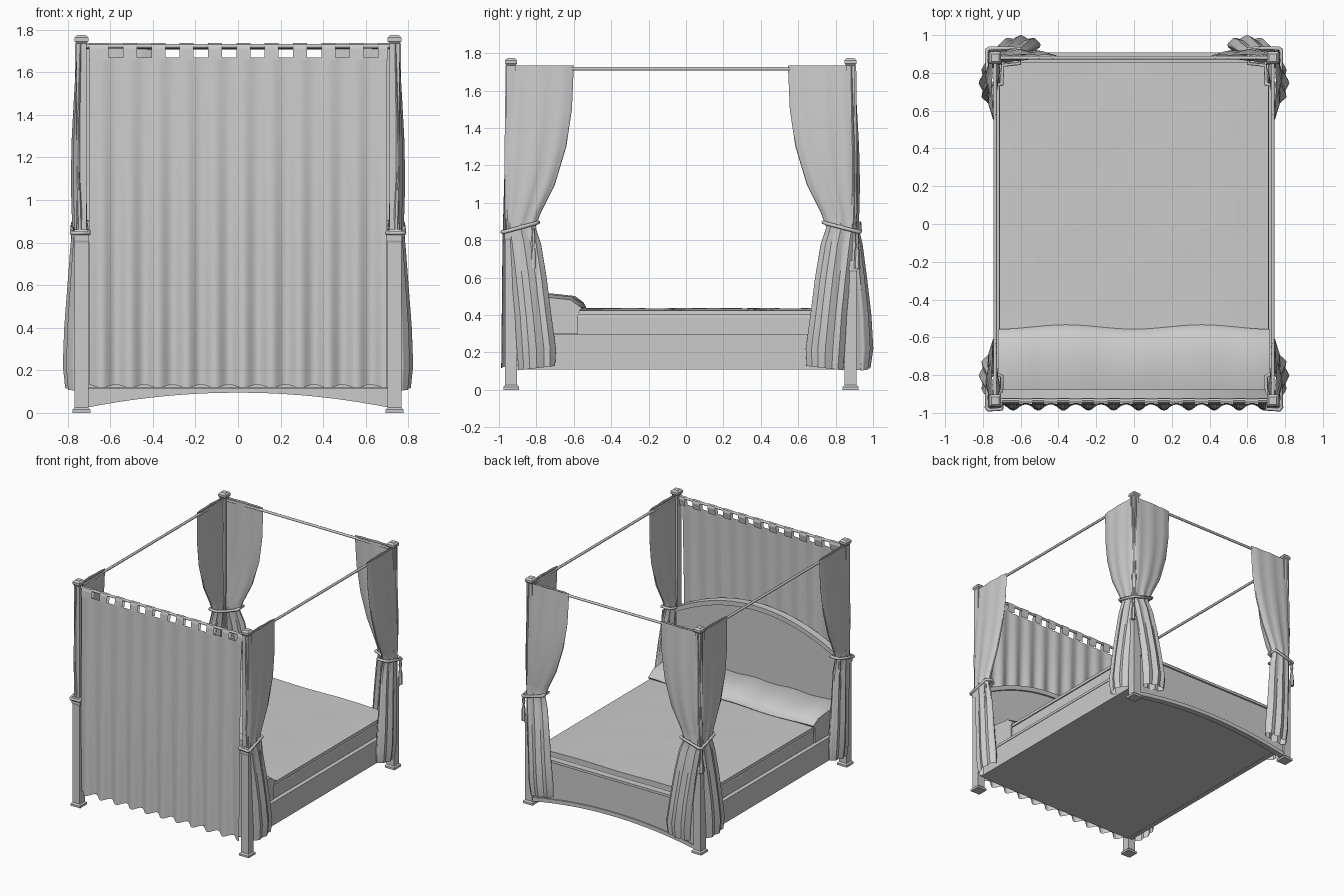
import bpy, bmesh, math
from mathutils import Vector

if "Cube" in bpy.data.objects:
    bpy.data.objects.remove(bpy.data.objects["Cube"])

PX, HEAD, FOOT = 0.735, -0.935, 0.88   # post centres


def make(name, verts, faces, smooth=None):
    me = bpy.data.meshes.new(name)
    me.from_pydata(verts, [], faces)
    bm = bmesh.new()
    bm.from_mesh(me)
    bmesh.ops.recalc_face_normals(bm, faces=bm.faces)
    bm.to_mesh(me)
    bm.free()
    ob = bpy.data.objects.new(name, me)
    bpy.context.collection.objects.link(ob)
    if smooth:
        bpy.ops.object.select_all(action='DESELECT')
        ob.select_set(True)
        bpy.context.view_layer.objects.active = ob
        bpy.ops.object.shade_smooth_by_angle(angle=math.radians(smooth))
    return ob


def loft(name, rings, caps=True, closed=True, smooth=None):
    n = len(rings[0])
    verts = [v for r in rings for v in r]
    faces = []
    for k in range(len(rings) - 1):
        for i in range(n if closed else n - 1):
            j = (i + 1) % n
            faces.append((k*n + i, k*n + j, k*n + n + j, k*n + n + i))
    if caps:
        faces += [tuple(range(n)), tuple(range(len(verts) - n, len(verts)))]
    return make(name, verts, faces, smooth)


def box(name, x0, x1, y0, y1, z0, z1, bevel=0):
    ob = loft(name, [[(x0, y0, z), (x1, y0, z), (x1, y1, z), (x0, y1, z)] for z in (z0, z1)])
    if bevel:
        m = ob.modifiers.new("bevel", 'BEVEL')
        m.width, m.segments = bevel, 2
    return ob


def tube(name, a, b, r):
    a, b = Vector(a), Vector(b)
    d = (b - a).normalized()
    u = d.orthogonal().normalized()
    v = d.cross(u)
    circ = [r*(u*math.cos(t*math.pi/4) + v*math.sin(t*math.pi/4)) for t in range(8)]
    return loft(name, [[p + c for c in circ] for p in (a, b)], smooth=50)


def post(name, x, y, sleeve):
    # square post: half-width steps from foot to cap
    prof = [(.042, 0), (.042, .016), (.032, .026), (.032, sleeve - .06), (.036, sleeve - .05),
            (.036, sleeve - .012), (.032, sleeve), (.024, sleeve), (.024, 1.735),
            (.032, 1.745), (.032, 1.762), (.02, 1.775)]
    loft(name, [[(x - h, y - h, z), (x + h, y - h, z), (x + h, y + h, z), (x - h, y + h, z)]
                for h, z in prof])


def arch(name, lo, hi, y0, y1, half=0.71, n=20):
    # board between two height curves lo(x) and hi(x)
    xs = [half*(2*i/n - 1) for i in range(n + 1)]
    loft(name, [[(x, y0, lo(x)), (x, y1, lo(x)), (x, y1, hi(x)), (x, y0, hi(x))] for x in xs], smooth=30)


# posts and canopy rods
for s, side in ((-1, "left"), (1, "right")):
    post(f"head_post_{side}", s*PX, HEAD, 0.86)
    post(f"foot_post_{side}", s*PX, FOOT, 0.69)
    tube(f"side_rod_{side}", (s*PX, HEAD, 1.717), (s*PX, FOOT, 1.717), 0.01)
    box(f"side_rail_{side}", s*.72 - .018, s*.72 + .018, -.91, .86, .11, .275)
    box(f"rail_ledge_{side}", s*.72 - .022, s*.72 + .022, -.91, .86, .275, .295)
tube("head_rod", (-PX, HEAD, 1.722), (PX, HEAD, 1.722), 0.01)
tube("foot_rod", (-PX, FOOT, 1.717), (PX, FOOT, 1.717), 0.01)

# headboard and footboard with curved mouldings
top = lambda x: 0.86 + 0.2*(1 - (x/.71)**2)
low = lambda x: 0.025 + 0.07*(1 - (x/.71)**2)
arch("headboard", lambda x: .12, top, -.925, -.89)
arch("headboard_moulding", lambda x: top(x) - .025, lambda x: top(x) + .012, -.932, -.875)
arch("footboard", low, lambda x: .375, .862, .895)
arch("footboard_moulding", low, lambda x: low(x) + .03, .858, .905)
box("footboard_cap", -.71, .71, .852, .908, .375, .395)

# base and mattress
box("bed_base", -.715, .715, -.915, .87, .112, .135)
box("mattress", -.71, .71, -.89, .858, .26, .405, .015)
rings = []
for i in range(13):
    y = -.88 + 1.735*i/12
    k = .004*math.sin(i*1.9)
    rings.append([(-.715, y, .40)] +
                 [(-.712 + 1.424*j/10, y, (.425 if j in (0, 10) else .435 + k*math.cos(j*1.3)))
                  for j in range(11)] + [(.715, y, .40)])
loft("bedspread", rings, smooth=40)

# long bolster pillow, wavy front edge
rings = []
for i in range(17):
    x = -.72 + 1.44*i/16
    f = -.545 + .012*math.cos(i*math.pi/4 + math.pi)
    e = .02 if i in (0, 16) else 0
    h = .508 - e + .006*math.sin(i*1.7)
    rings.append([(x, -.89, .30), (x, f - .02, .30), (x, f - .02, .41), (x, f, .44), (x, f - .015, .468 - e),
                  (x, f - .06, h - .012), (x, f - .17, h), (x, -.80, h + .003), (x, -.89, h - .012)])
loft("pillow", rings, smooth=40)

# head curtain hanging from the head rod
zs = [1.668, 1.45, 1.25, 1.06, .8, .5, .3, .125]
rings = []
for z in zs:
    g = (1.668 - z)/1.54
    row = []
    for i in range(89):
        x = -.70 + 1.4*i/88
        w = math.cos((x + .64)/.133*2*math.pi)
        y = -.952 - .016*min(1, g*1.8) - (.004 + .016*g)*w
        row.append((x, y, z - (.008*w if g > .99 else 0)))
    rings.append(row)
loft("head_curtain", rings, caps=False, closed=False, smooth=40)

# tab loops over the head rod
for i in range(11):
    x = -.64 + .133*i
    a, b = (-.70 if i == 0 else x - .033), min(x + .033, .705)
    loop = [(-.956, 1.66), (-.952, 1.71), (-.945, 1.731), (-.935, 1.736),
            (-.925, 1.731), (-.92, 1.71), (-.93, 1.66)]
    loft(f"curtain_tab_{i + 1}", [[(a, y, z), (b, y, z)] for y, z in loop], caps=False, closed=False)

# corner drapes: height, near edge, far edge, outward centre, half thickness
LEVELS = [(1.735, -.03, .335, .004, .012), (1.5, -.032, .325, .01, .02), (1.3, -.035, .295, .015, .025),
          (1.1, -.035, .235, .016, .028), (.95, -.035, .16, .01, .03), (.87, -.03, .13, .008, .028),
          (.78, -.02, .16, .012, .033), (.6, .0, .19, .022, .036), (.4, .02, .215, .03, .042),
          (.22, .03, .24, .034, .044), (.115, .04, .235, .03, .038)]


def drape(name, place, push=1.0):
    rings = []
    for z, a0, a1, oc, t in LEVELS:
        ring = []
        for i in range(32):
            th = i*math.pi/16
            c, s = math.cos(th), math.sin(th)
            a = (a0 + a1)/2 + (a1 - a0)/2*c
            p = 1 + .22*math.cos(8*th)
            q = oc*push if z < .85 else oc
            tilt = -.03*(a/.25 - .5) if z < .2 else 0
            ring.append(place(a, q + t*s*p, z - tilt))
        rings.append(ring)
    loft(name, rings, caps=False, smooth=40)


def tie(name, place, wrap):
    # sloping cord round drape and post, with a tassel
    w = .135 if wrap else .045
    outline = [(-.045, -.035), (.13, -.035), (.145, 0), (.13, .04), (-.035, .045), (-.048, .035)]
    if wrap:
        outline = [(-.05, -.13), (.03, -.13), (.04, -.04), (.14, -.035), (.145, .0),
                   (.125, .04), (-.04, .045), (-.05, .03)]
    cu = bpy.data.curves.new(name, 'CURVE')
    cu.dimensions = '3D'
    cu.bevel_depth, cu.bevel_resolution = .011, 1
    sp = cu.splines.new('POLY')
    sp.points.add(len(outline) - 1)
    for p, (a, o) in zip(sp.points, outline):
        rise = max(a, -o if wrap else a, 0)
        p.co = (*place(a, o, .845 + .35*rise), 1)
    sp.use_cyclic_u = True
    bpy.context.collection.objects.link(bpy.data.objects.new(name, cu))
    ta, to = (-.035, .04) if wrap else (.12, .035)
    prof = [(.007, .86), (.012, .80), (.007, .77), (.014, .74), (.017, .65)]
    loft(name + "_tassel", [[place(ta + r*math.cos(k*math.pi/3), to + r*math.sin(k*math.pi/3), z)
                             for k in range(6)] for r, z in prof], smooth=40)


for s, side in ((-1, "left"), (1, "right")):
    head = lambda a, o, z, s=s: (s*(PX + o), HEAD + a, z)
    foot_side = lambda a, o, z, s=s: (s*(PX + o), FOOT - a, z)
    foot_end = lambda a, o, z, s=s: (s*(PX - a), FOOT + o, z)
    drape(f"head_drape_{side}", head)
    drape(f"foot_side_drape_{side}", foot_side)
    drape(f"foot_end_drape_{side}", foot_end, 2.0)
    tie(f"head_tieback_{side}", head, False)
    tie(f"foot_tieback_{side}", foot_side, True)
